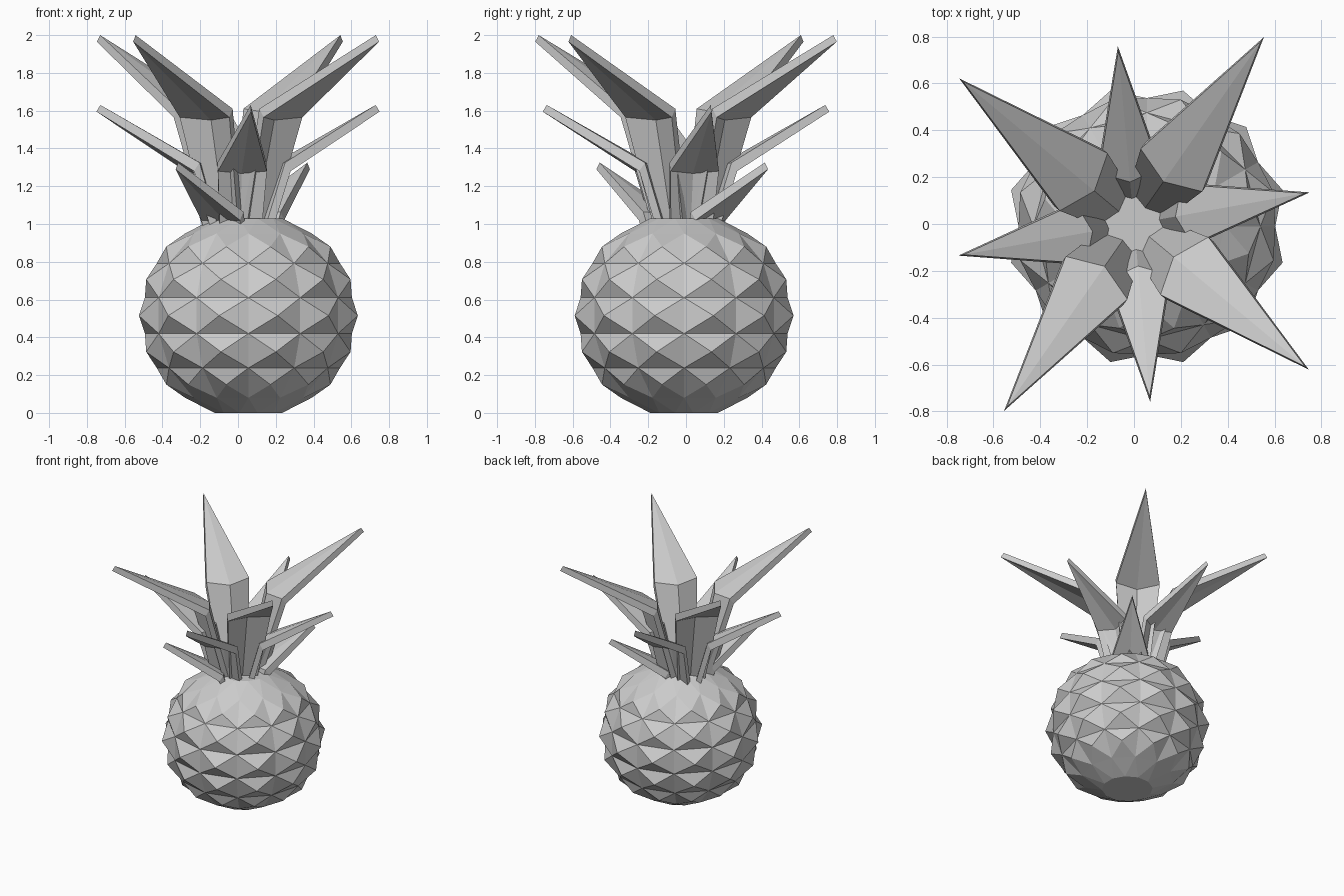
import bpy, bmesh
from math import cos, sin, radians

if "Cube" in bpy.data.objects:
    bpy.data.objects.remove(bpy.data.objects["Cube"])

N = 12
STEP = 360 / N


def finish(bm, name):
    bmesh.ops.recalc_face_normals(bm, faces=bm.faces)
    mesh = bpy.data.meshes.new(name)
    bm.to_mesh(mesh)
    bm.free()
    obj = bpy.data.objects.new(name, mesh)
    bpy.context.collection.objects.link(obj)
    return obj


# Fruit body: alternating rings of bumps (half-step phase) and valleys, symmetric in height
MID = 0.515
half = [(0.0, 0.60), (0.095, 0.548), (0.192, 0.56), (0.277, 0.485),
        (0.365, 0.45), (0.435, 0.335), (0.515, 0.185)]
rows = [(MID - h, r) for h, r in reversed(half)] + [(MID + h, r) for h, r in half[1:]]
bm = bmesh.new()
rings = []
for k, (z, r) in enumerate(rows):
    phase = STEP / 2 if k % 2 == 0 else 0
    rings.append([bm.verts.new((0.055 + r * cos(radians(i * STEP + phase)),
                                -0.01 + r * sin(radians(i * STEP + phase)), z))
                  for i in range(N)])
last = len(rings) - 1
for k in range(0, last + 1, 2):
    p = rings[k]
    for i in range(N):
        j = (i + 1) % N
        # creased halves around each valley edge
        for n in (k - 1, k + 1):
            if 0 <= n <= last:
                bm.faces.new((rings[n][i], rings[n][j], p[i]))
        # diamond between neighbouring bumps, split vertically
        if 0 < k < last:
            lo, hi = rings[k - 1][j], rings[k + 1][j]
            bm.faces.new((p[i], lo, hi))
            bm.faces.new((p[j], hi, lo))
        else:
            n = rings[1 if k == 0 else last - 1][j]
            bm.faces.new((p[i], p[j], n))
bm.faces.new(rings[0])
bm.faces.new(rings[last])
finish(bm, "fruit_body")


# Crown leaf: folded blade, bent once, running to a point
def leaf(name, angle, base, bend, tip, center=(0, 0)):
    """base and bend are (radius, z, half width, crease depth); tip is (radius, z)."""
    a = radians(angle)
    bm = bmesh.new()

    def vert(r, t, z):
        return bm.verts.new((center[0] + r * cos(a) - t * sin(a),
                             center[1] + r * sin(a) + t * cos(a), z))

    def layer(offsets):
        out = []
        for (r, z, w, d), (dr, dz) in zip((base, bend), offsets):
            out.append([vert(r + dr, -w, z + dz),
                        vert(r + dr - d, 0, z + dz - d * 0.25),
                        vert(r + dr, w, z + dz)])
        dr, dz = offsets[2]
        return out[0], out[1], vert(tip[0] + dr, 0, tip[1] + dz)

    top = layer([(0, 0), (0, 0), (0, 0)])
    low = layer([(0.04, -0.01), (0.03, -0.045), (0.022, -0.035)])
    for b, m, t in (top, low):
        for i in (0, 1):
            bm.faces.new((b[i], b[i + 1], m[i + 1], m[i]))
            bm.faces.new((m[i], m[i + 1], t))
    loops = [(b + [m[2], t, m[0]]) for b, m, t in (top, low)]
    for i in range(6):
        j = (i + 1) % 6
        bm.faces.new((loops[0][i], loops[0][j], loops[1][j], loops[1][i]))
    finish(bm, name)


for i, ang in enumerate((55.2, 140.2, 235.2, 320.2)):
    leaf(f"large_leaf_{i + 1}", ang, (0.10, 0.98, 0.10, 0.03),
         (0.28, 1.61, 0.16, 0.06), (0.95, 2.0))
for i, ang in enumerate((10.2, 95.2, 190.2, 275.2)):
    leaf(f"medium_leaf_{i + 1}", ang, (0.12, 0.96, 0.11, 0.03),
         (0.23, 1.325, 0.13, 0.05), (0.74, 1.63))
for i, ang in enumerate((52, 232)):
    leaf(f"small_leaf_{i + 1}", ang, (0.08, 0.80, 0.11, 0.03),
         (0.16, 1.065, 0.13, 0.05), (0.555, 1.325), (0.025, -0.02))
